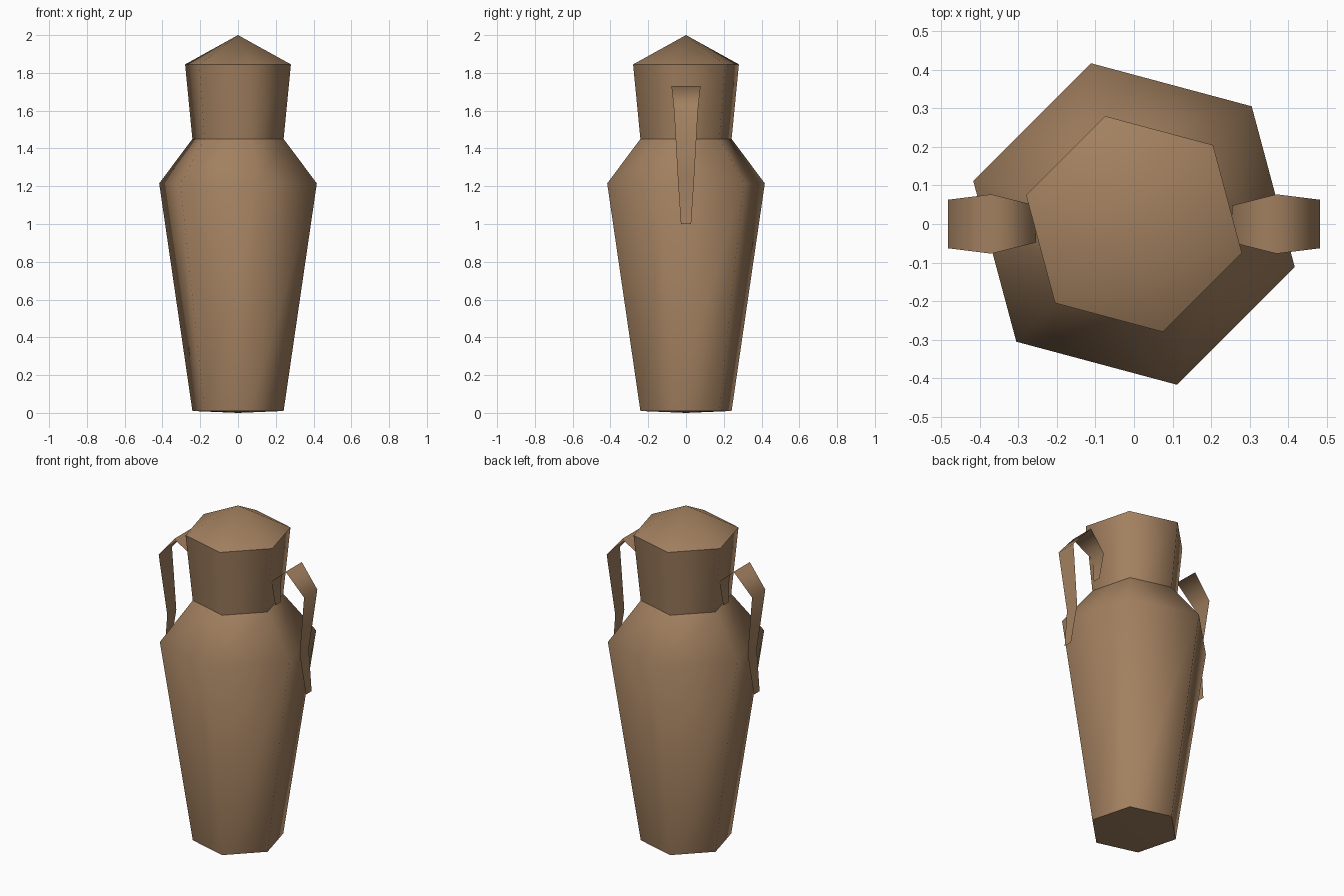
import bpy, bmesh, math

if "Cube" in bpy.data.objects:
    bpy.data.objects.remove(bpy.data.objects["Cube"])

# Single clay colour
clay = bpy.data.materials.new("clay_brown")
clay.diffuse_color = (0.36, 0.215, 0.115, 1)
clay.use_nodes = True
clay.node_tree.nodes["Principled BSDF"].inputs["Base Color"].default_value = clay.diffuse_color


def finish(name, bm):
    mesh = bpy.data.meshes.new(name)
    for f in bm.faces:
        f.smooth = True
    bm.to_mesh(mesh)
    bm.free()
    mesh.materials.append(clay)
    obj = bpy.data.objects.new(name, mesh)
    bpy.context.collection.objects.link(obj)
    return obj


def turned(name, profile, sharp_z=()):
    """Six-sided lathe from (radius, z); radius 0 makes a closing point."""
    bm = bmesh.new()
    rings = []
    for r, z in profile:
        if r == 0:
            rings.append([bm.verts.new((0, 0, z))] * 6)
        else:
            angles = [math.radians(45 + 60 * k) for k in range(6)]
            rings.append([bm.verts.new((r * math.cos(a), r * math.sin(a), z)) for a in angles])
    for low, high in zip(rings, rings[1:]):
        for k in range(6):
            n = (k + 1) % 6
            corners = [low[k], low[n], high[n], high[k]]
            bm.faces.new(list(dict.fromkeys(corners)))
    # Crisp rims
    for e in bm.edges:
        if any(all(abs(v.co.z - z) < 1e-4 for v in e.verts) for z in sharp_z):
            e.smooth = False
    return finish(name, bm)


def handle(name, turn):
    """Thin tapered strap following (x, z, half width)."""
    path = [(0.265, 1.48, 0.024), (0.255, 1.63, 0.048), (0.37, 1.73, 0.077),
            (0.483, 1.60, 0.063), (0.44, 1.24, 0.043), (0.47, 1.0, 0.027)]
    bm = bmesh.new()
    rows = [(bm.verts.new((x, -w, z)), bm.verts.new((x, w, z))) for x, z, w in path]
    for a, b in zip(rows, rows[1:]):
        bm.faces.new((a[0], b[0], b[1], a[1]))
    obj = finish(name, bm)
    obj.rotation_euler.z = turn


# Body with shoulder, closed underneath
turned("jar_body", [(0, 0), (0.25, 0.01), (0.432, 1.215), (0.25, 1.45)], (0.01,))
# Flared neck with pointed lid
turned("jar_neck_and_lid", [(0.25, 1.45), (0.29, 1.845), (0, 2.0)], (1.845,))
# Strap handles on both sides
handle("right_handle", 0)
handle("left_handle", math.pi)
